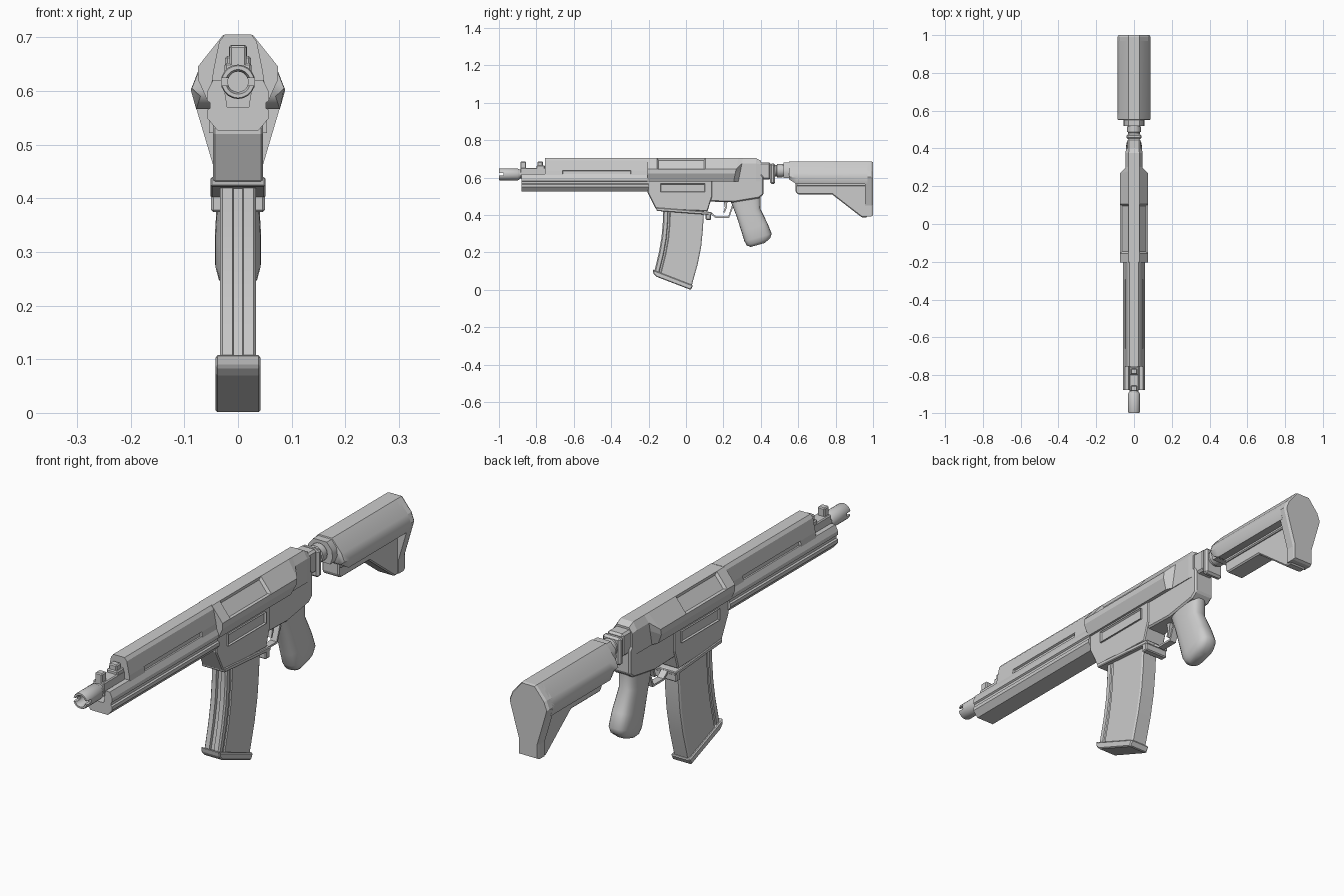
import bpy, bmesh, math
from mathutils import Vector


def finish(name, bm, bevel=0.0, smooth=None):
    bmesh.ops.recalc_face_normals(bm, faces=bm.faces)
    me = bpy.data.meshes.new(name)
    bm.to_mesh(me)
    bm.free()
    ob = bpy.data.objects.new(name, me)
    bpy.context.collection.objects.link(ob)
    if bevel:
        m = ob.modifiers.new("Bevel", 'BEVEL')
        m.width, m.segments, m.limit_method = bevel, 1, 'ANGLE'
    if smooth:
        bpy.context.view_layer.objects.active = ob
        ob.select_set(True)
        bpy.ops.object.shade_smooth_by_angle(angle=math.radians(smooth))
        ob.select_set(False)
    return ob


def skin(rings):
    """Bridge closed rings of points and cap both ends."""
    bm = bmesh.new()
    vs = [[bm.verts.new(p) for p in r] for r in rings]
    n = len(vs[0])
    for a, b in zip(vs, vs[1:]):
        for i in range(n):
            bm.faces.new((a[i], a[(i + 1) % n], b[(i + 1) % n], b[i]))
    bm.faces.new(vs[0])
    bm.faces.new(vs[-1])
    bmesh.ops.recalc_face_normals(bm, faces=bm.faces)
    return bm


def mirrored(half):
    return half + [(-x, z) for x, z in reversed(half)]


def along_y(sections):
    """Sections: (y, half profile of x/z, lean of y with height)."""
    return skin([[(x, y + k * (z - 0.58), z) for x, z in mirrored(h)] for y, h, k in sections])


def recess(bm, test, thickness, depth):
    bm.normal_update()
    fs = [f for f in bm.faces if test(f.calc_center_median(), f.normal)]
    bmesh.ops.inset_individual(bm, faces=fs, thickness=thickness, depth=-depth)


def side(name, pts, w, bevel=0.004):
    return finish(name, skin([[(x, y, z) for y, z in pts] for x in (-w, w)]), bevel)


def box(name, w, y0, y1, z0, z1, bevel=0.004):
    return side(name, [(y0, z0), (y1, z0), (y1, z1), (y0, z1)], w, bevel)


def tube(name, z, prof, n=20):
    """Turned part on the y axis; prof is (y, radius)."""
    rings = [[(r * math.cos(2 * math.pi * i / n), y, z + r * math.sin(2 * math.pi * i / n))
              for i in range(n)] for y, r in prof]
    return finish(name, skin(rings), smooth=35)


def tilted(stations, section):
    """Stations: front (y,z), rear (y,z), width; section: (width factor, t front to rear)."""
    rings = []
    for f, r, w in stations:
        f, r = Vector((0, *f)), Vector((0, *r))
        rings.append([f.lerp(r, t) + Vector((x * w, 0, 0)) for x, t in section])
    return skin(rings)


# Barrel and slotted muzzle
tube("barrel", 0.62, [(-0.92, 0.024), (-0.2, 0.024)])
muzzle = tube("muzzle", 0.617, [(-0.92, 0.019), (-0.99, 0.019), (-1.0, 0.023), (-1.0, 0.03),
                                (-0.995, 0.032), (-0.9, 0.032), (-0.89, 0.026)])
slot = box("muzzle_slot_cutter", 0.05, -1.05, -0.975, 0.61, 0.624, 0)
slot.hide_render = True
slot.hide_viewport = True
cut = muzzle.modifiers.new("Slot", 'BOOLEAN')
cut.operation, cut.object, cut.solver = 'DIFFERENCE', slot, 'EXACT'

# Gas block with two sight posts
box("gas_block", 0.025, -0.885, -0.75, 0.595, 0.652)
box("front_sight", 0.016, -0.885, -0.855, 0.64, 0.685)
box("front_sight_base", 0.024, -0.80, -0.755, 0.64, 0.665)
box("second_sight", 0.017, -0.795, -0.765, 0.66, 0.686)

# Upper handguard with recessed side slots
hg = [(0.025, 0.705), (0.035, 0.692), (0.046, 0.638), (0.05, 0.61), (0.045, 0.60)]
bm = along_y([(y, hg, 0) for y in (-0.755, -0.66, -0.295, -0.2)])
recess(bm, lambda c, n: abs(n.x) > 0.8 and 0.61 < c.z < 0.638 and abs(c.y + 0.4775) < 0.05, 0.003, 0.008)
finish("upper_handguard", bm)

# Lower handguard, a channel with side grooves
lower = [(0.02, 0.57), (0.028, 0.62), (0.047, 0.62), (0.058, 0.597), (0.058, 0.582), (0.052, 0.578),
         (0.052, 0.568), (0.058, 0.564), (0.058, 0.55), (0.038, 0.526)]
finish("lower_handguard", along_y([(-0.88, lower, 0), (-0.2, lower, 0)]))

# Upper receiver with ports on the sloped shoulders
wide = [(0.028, 0.704), (0.075, 0.645), (0.075, 0.622), (0.056, 0.58)]
slim = [(0.028, 0.704), (0.045, 0.675), (0.045, 0.64), (0.045, 0.58)]
tail = [(0.027, 0.69), (0.042, 0.67), (0.042, 0.64), (0.042, 0.58)]
bm = along_y([(-0.205, wide, 0), (-0.155, wide, 0), (0.105, wide, 0), (0.255, wide, 0.2),
              (0.28, slim, 0.2), (0.375, slim, 0), (0.4, tail, 0)])
recess(bm, lambda c, n: n.z > 0.3 and abs(n.x) > 0.5 and abs(c.y + 0.025) < 0.05, 0.012, 0.009)
finish("upper_receiver", bm)

# Lower receiver: magazine well, side panels, grip frame
side("magazine_well", [(-0.205, 0.59), (-0.205, 0.52), (-0.16, 0.43), (0.115, 0.42), (0.14, 0.5),
                       (0.14, 0.59)], 0.047)
bm = skin([[(x, y, z) for y, z in ((-0.137, 0.522), (0.102, 0.522), (0.102, 0.568), (-0.137, 0.568))]
           for x in (-0.054, 0.054)])
recess(bm, lambda c, n: abs(n.x) > 0.9, 0.006, 0.006)
finish("side_panels", bm)
side("well_flange", [(-0.16, 0.44), (-0.157, 0.422), (0.135, 0.4), (0.138, 0.416)], 0.051, 0.003)
box("magazine_release", 0.05, 0.105, 0.133, 0.374, 0.41)
side("grip_frame", [(0.1, 0.6), (0.12, 0.472), (0.255, 0.468), (0.39, 0.49), (0.415, 0.51),
                    (0.415, 0.605), (0.4, 0.62), (0.32, 0.62), (0.3, 0.6)], 0.042, 0.006)

# Trigger and its guard
side("trigger", [(0.2, 0.48), (0.208, 0.44), (0.2, 0.415), (0.207, 0.412), (0.218, 0.44), (0.222, 0.48)],
     0.007, 0)
side("trigger_guard", [(0.125, 0.41), (0.16, 0.383), (0.23, 0.383), (0.262, 0.47), (0.252, 0.47),
                       (0.225, 0.391), (0.163, 0.391), (0.13, 0.418)], 0.014, 0)

# Pistol grip
oval = []
for i in range(24):
    c, s = math.cos(2 * math.pi * i / 24), math.sin(2 * math.pi * i / 24)
    oval.append((math.copysign(abs(c) ** 0.7, c), 0.5 + 0.5 * math.copysign(abs(s) ** 0.7, s)))
finish("pistol_grip", tilted([
    ((0.238, 0.475), (0.40, 0.51), 0.036), ((0.268, 0.40), (0.397, 0.435), 0.038),
    ((0.297, 0.31), (0.436, 0.355), 0.043), ((0.312, 0.26), (0.458, 0.3), 0.043),
    ((0.325, 0.238), (0.45, 0.275), 0.037), ((0.345, 0.229), (0.42, 0.25), 0.024)], oval), smooth=50)

# Curved magazine with a front channel and side grooves
half = [(0.25, 0.05), (0.3, 0), (0.85, 0), (1, 0.03), (1, 0.11), (0.88, 0.125), (0.88, 0.165), (1, 0.18),
        (1, 0.97), (0.88, 1)]
finish("magazine", tilted([
    ((-0.122, 0.44), (0.096, 0.43), 0.034), ((-0.124, 0.36), (0.091, 0.33), 0.034),
    ((-0.131, 0.28), (0.081, 0.23), 0.034), ((-0.145, 0.2), (0.062, 0.135), 0.034),
    ((-0.169, 0.1), (0.03, 0.02), 0.034)], mirrored(half)), smooth=20)
side("magazine_base", [(-0.178, 0.11), (-0.174, 0.086), (-0.158, 0.07), (0.025, 0.0), (0.038, 0.024),
                       (-0.166, 0.103)], 0.042, 0.004)

# Rear coupling between receiver and stock
box("rear_block", 0.035, 0.39, 0.452, 0.59, 0.682, 0.008)
box("coupling_plate", 0.04, 0.45, 0.476, 0.566, 0.676, 0.008)
tube("stock_tube", 0.637, [(0.47, 0.031), (0.485, 0.031), (0.487, 0.036), (0.515, 0.036), (0.517, 0.032),
                           (0.56, 0.032)])

# Stock body, lower web and butt plate
tip = [(0.03, 0.682), (0.052, 0.655), (0.056, 0.625), (0.045, 0.597)]
mid = [(0.03, 0.686), (0.074, 0.635), (0.086, 0.605), (0.07, 0.59)]
body = [(0.03, 0.686), (0.075, 0.635), (0.088, 0.602), (0.078, 0.566)]
finish("stock_body", along_y([(0.52, tip, 0), (0.55, tip, 0), (0.552, mid, 0), (0.59, body, 0),
                              (0.97, body, 0)]), smooth=42)
side("stock_web", [(0.585, 0.58), (0.585, 0.525), (0.597, 0.511), (0.78, 0.511), (0.94, 0.387),
                   (0.97, 0.387), (0.97, 0.58)], 0.038, 0.005)
box("stock_rail", 0.046, 0.59, 0.96, 0.555, 0.572)
butt = [(0.03, 0.686), (0.075, 0.635), (0.088, 0.602), (0.08, 0.575), (0.043, 0.45), (0.043, 0.392)]
back = [(x * 0.93, z + (0.005 if z < 0.5 else -0.003)) for x, z in butt]
finish("butt_plate", along_y([(0.957, butt, 0), (0.99, butt, 0), (1.0, back, 0)]))
